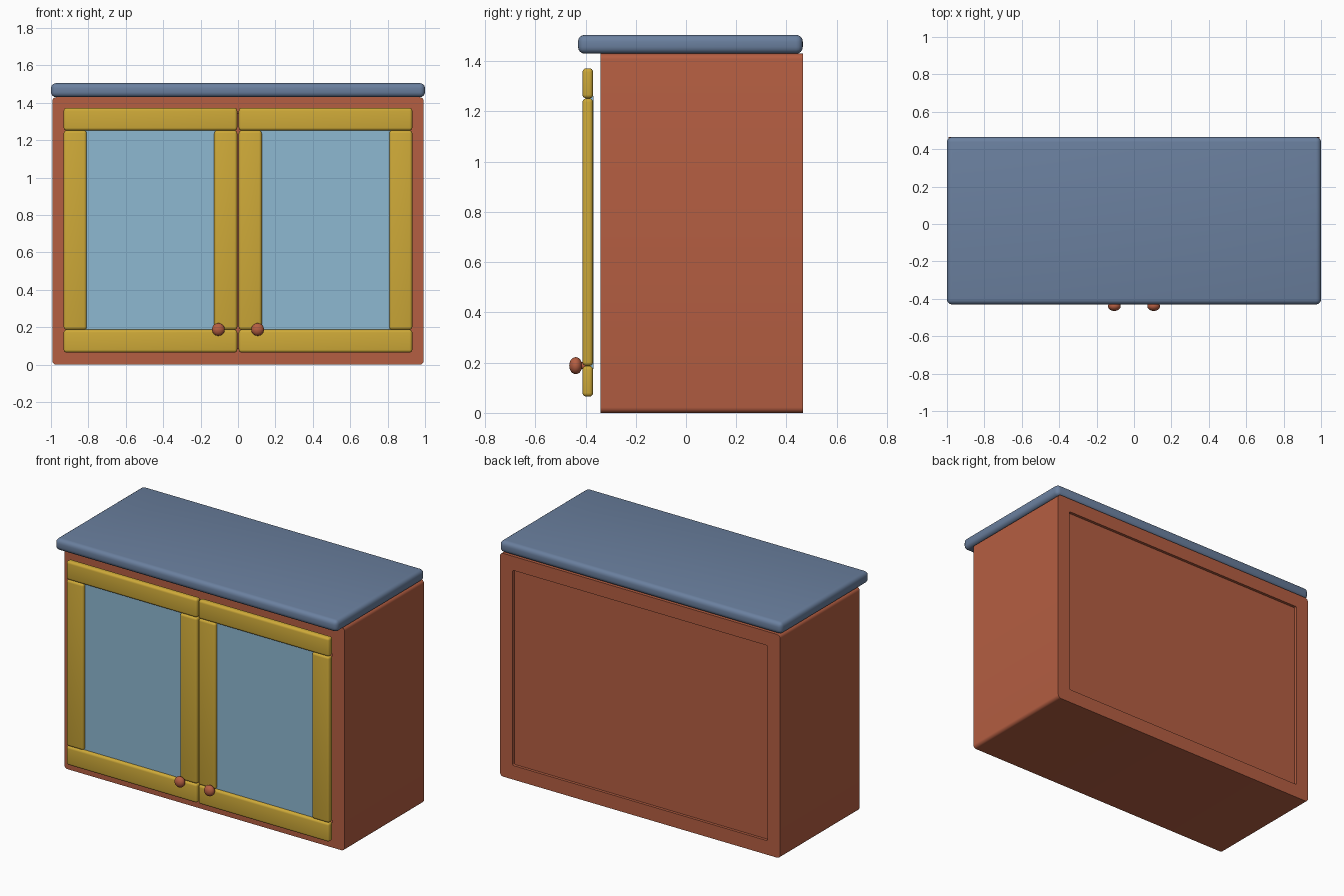
import bpy, bmesh, math

if "Cube" in bpy.data.objects:
    bpy.data.objects.remove(bpy.data.objects["Cube"])

def material(name, rgb):
    m = bpy.data.materials.new(name)
    m.diffuse_color = (*rgb, 1)
    m.use_nodes = True
    m.node_tree.nodes["Principled BSDF"].inputs["Base Color"].default_value = m.diffuse_color
    return m

RED = material("red_brown_wood", (0.46, 0.112, 0.054))
SLATE = material("slate_blue_top", (0.145, 0.215, 0.345))
YELLOW = material("mustard_frame", (0.62, 0.40, 0.04))
GLASS = material("pale_blue_glass", (0.27, 0.48, 0.64))

def finish(name, bm, mat, angle=40):
    bmesh.ops.recalc_face_normals(bm, faces=bm.faces)
    me = bpy.data.meshes.new(name)
    bm.to_mesh(me)
    bm.free()
    me.materials.append(mat)
    ob = bpy.data.objects.new(name, me)
    bpy.context.collection.objects.link(ob)
    bpy.ops.object.select_all(action='DESELECT')
    ob.select_set(True)
    bpy.context.view_layer.objects.active = ob
    bpy.ops.object.shade_smooth_by_angle(angle=math.radians(angle))
    return ob

def box(name, x, y, z, mat, bevel=0.0):
    bm = bmesh.new()
    bmesh.ops.create_cube(bm, size=1)
    for v in bm.verts:
        v.co = [(a + b) / 2 + c * (b - a) for (a, b), c in zip((x, y, z), v.co)]
    if bevel:
        bmesh.ops.bevel(bm, geom=bm.edges[:], offset=bevel, segments=4,
                        profile=0.5, affect='EDGES')
    return finish(name, bm, mat)

def rounded_rect(hx, z0, z1, r, steps=5):
    pts = []
    for k, (sx, z) in enumerate(((1, z1 - r), (-1, z1 - r), (-1, z0 + r), (1, z0 + r))):
        for i in range(steps + 1):
            a = math.pi / 2 * (k + i / steps)
            pts.append((sx * (hx - r) + r * math.cos(a), z + r * math.sin(a)))
    return pts

# Hollow carcass: rounded outside, open front, back panel set in a shallow recess
FRONT, BACK, H, T = -0.34, 0.465, 1.43, 0.09
bm = bmesh.new()
outer = rounded_rect(0.993, 0, H, 0.022)
inner = rounded_rect(0.993 - T, T, H - T, 0.008)
rings = [[bm.verts.new((px, y, pz)) for px, pz in prof]
         for prof, y in ((outer, FRONT), (outer, BACK), (inner, BACK), (inner, FRONT))]
n = len(outer)
for a, b in zip(rings, rings[1:] + rings[:1]):
    for i in range(n):
        j = (i + 1) % n
        bm.faces.new((a[i], a[j], b[j], b[i]))
finish("carcass", bm, RED)
box("back_panel", (-0.91, 0.91), (BACK - 0.045, BACK - 0.018), (T - 0.01, H - T + 0.01), RED)

# Worktop
box("worktop", (-1, 1), (-0.43, 0.465), (H, 1.505), SLATE, 0.027)

# Two framed glass doors with knobs
DY = (-0.412, -0.37)
for side, s in (("left", -1), ("right", 1)):
    def span(a, b):
        return tuple(sorted((s * a, s * b)))
    box(side + "_door_top_rail", span(0.004, 0.932), DY, (1.252, 1.372), YELLOW, 0.015)
    box(side + "_door_bottom_rail", span(0.004, 0.932), DY, (0.065, 0.187), YELLOW, 0.015)
    box(side + "_door_inner_stile", span(0.004, 0.127), DY, (0.187, 1.252), YELLOW, 0.015)
    box(side + "_door_outer_stile", span(0.809, 0.932), DY, (0.187, 1.252), YELLOW, 0.015)
    box(side + "_door_glass", span(0.115, 0.82), (-0.393, -0.368), (0.175, 1.262), GLASS)

    # Knob: flattened ball on a short stem
    bm = bmesh.new()
    bmesh.ops.create_uvsphere(bm, u_segments=24, v_segments=14, radius=0.034)
    for v in bm.verts:
        v.co = (v.co.x + s * 0.105, v.co.y * 0.76 - 0.439, v.co.z + 0.188)
    finish(side + "_knob", bm, RED)
    bm = bmesh.new()
    bmesh.ops.create_cone(bm, cap_ends=True, segments=16, radius1=0.014, radius2=0.014, depth=0.05)
    for v in bm.verts:
        v.co = (v.co.x + s * 0.105, v.co.z - 0.415, v.co.y + 0.188)
    finish(side + "_knob_stem", bm, RED)
